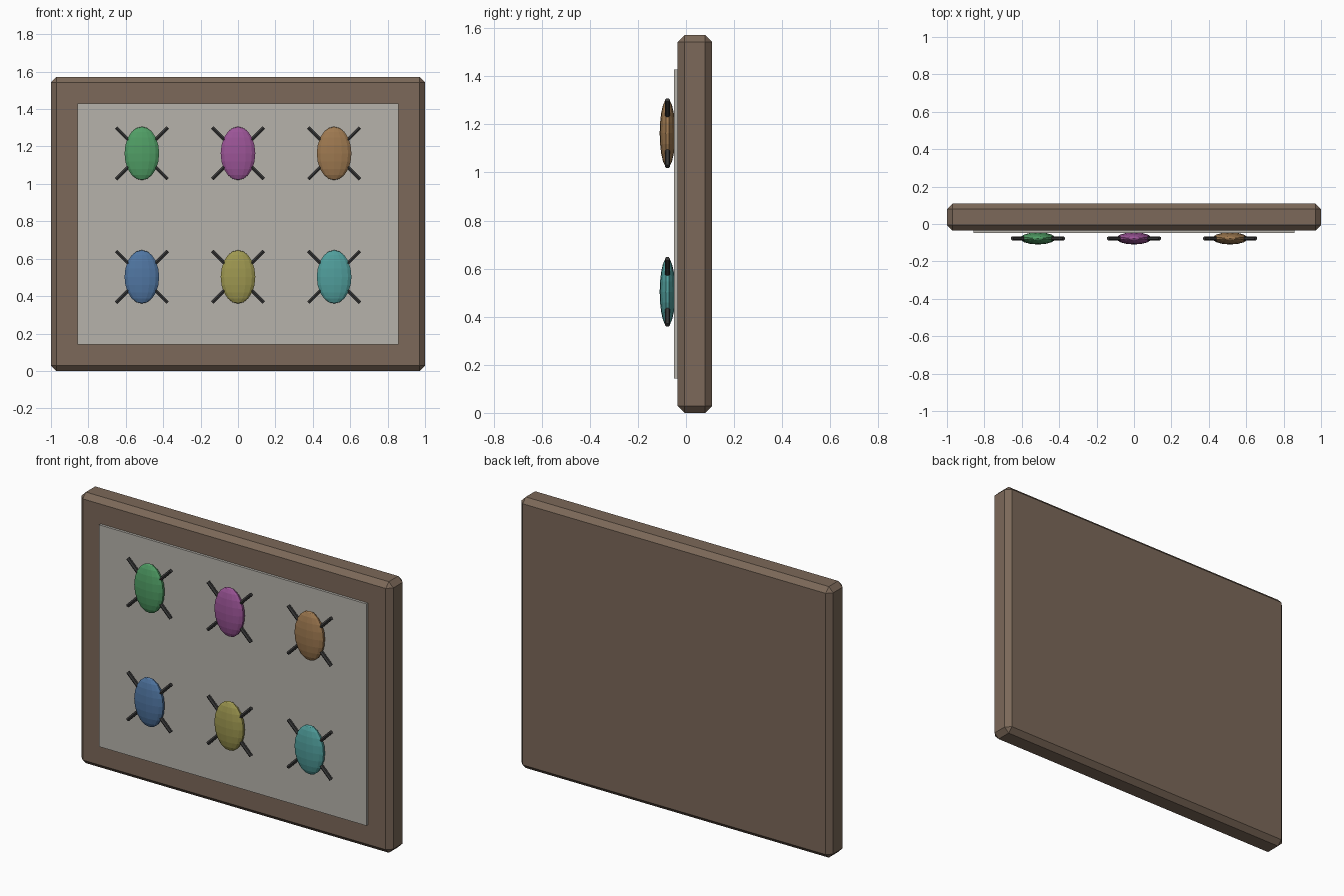
import bpy, bmesh, math
from mathutils import Matrix, Vector

if "Cube" in bpy.data.objects:
    bpy.data.objects.remove(bpy.data.objects["Cube"])


def material(name, rgb):
    m = bpy.data.materials.new(name)
    m.diffuse_color = (*rgb, 1)
    m.use_nodes = True
    m.node_tree.nodes["Principled BSDF"].inputs["Base Color"].default_value = m.diffuse_color
    return m


def finish(name, bm, mat):
    me = bpy.data.meshes.new(name)
    bm.to_mesh(me)
    bm.free()
    me.materials.append(mat)
    ob = bpy.data.objects.new(name, me)
    bpy.context.collection.objects.link(ob)
    return ob


def box(name, size, loc, mat, bevel=0.0):
    bm = bmesh.new()
    bmesh.ops.create_cube(bm, size=1, matrix=Matrix.Translation(loc) @ Matrix.Diagonal((*size, 1)))
    if bevel:
        bmesh.ops.bevel(bm, geom=bm.edges[:], offset=bevel, segments=1,
                        affect='EDGES', clamp_overlap=True)
    return finish(name, bm, mat)


wood = material("wood", (0.20, 0.14, 0.10))
paper = material("paper", (0.47, 0.45, 0.41))
dark = material("dark", (0.04, 0.04, 0.04))

# Chamfered display board and the raised backing sheet
H = 1.571
box("display_board", (2, 0.143, H), (0, 0.037, H / 2), wood, 0.0286)
box("backing_sheet", (1.714, 0.029, 1.286), (0, -0.0345, H / 2), paper)

# Beetles: faceted oval body over a cross of two rods
BUG_Y = -0.077
colours = [
    [("blue", (0.08, 0.18, 0.36)), ("olive", (0.34, 0.31, 0.08)), ("teal", (0.08, 0.34, 0.33))],
    [("green", (0.08, 0.34, 0.13)), ("purple", (0.33, 0.09, 0.31)), ("brown", (0.34, 0.19, 0.08))],
]
for z, row in zip((0.503, 1.163), colours):
    for x, (label, rgb) in zip((-0.514, 0, 0.514), row):
        at = Matrix.Translation(Vector((x, BUG_Y, z)))
        bm = bmesh.new()
        bmesh.ops.create_uvsphere(bm, u_segments=14, v_segments=10, radius=1,
                                  matrix=at @ Matrix.Diagonal((0.095, 0.0325, 0.143, 1)))
        finish(label + "_beetle_body", bm, material(label, rgb))

        bm = bmesh.new()
        for angle in (45, -45):
            bmesh.ops.create_cone(bm, cap_ends=True, segments=6, radius1=0.0107, radius2=0.0107,
                                  depth=0.39, matrix=at @ Matrix.Rotation(math.radians(angle), 4, 'Y'))
        finish(label + "_beetle_legs", bm, dark)
